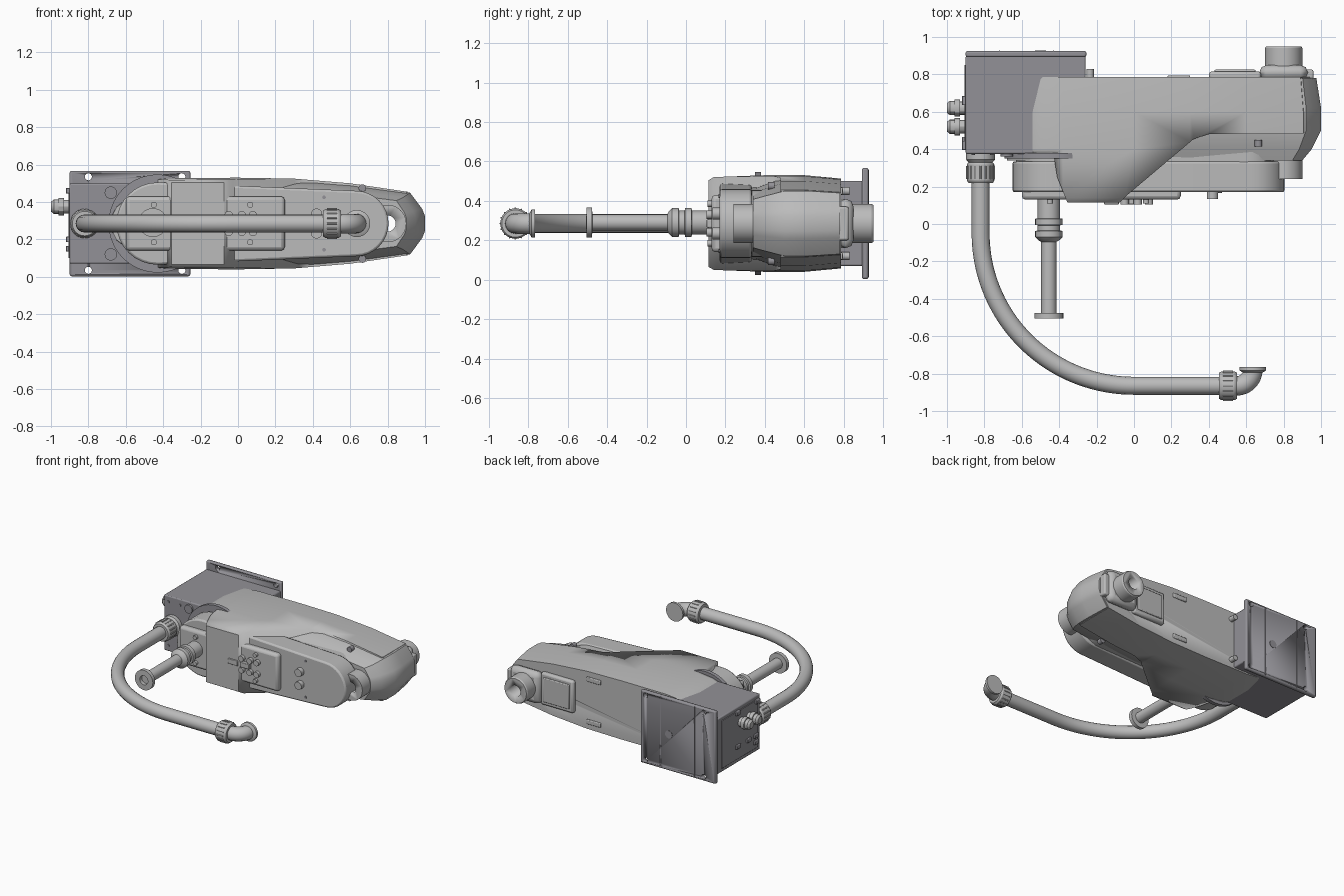
import bpy, bmesh, math
from mathutils import Vector, Matrix

if "Cube" in bpy.data.objects:
    bpy.data.objects.remove(bpy.data.objects["Cube"])

ZC = 0.285   # height of the arm's mid plane


def material(name, rgb):
    m = bpy.data.materials.new(name)
    m.use_nodes = True
    m.diffuse_color = (*rgb, 1)
    m.node_tree.nodes["Principled BSDF"].inputs["Base Color"].default_value = (*rgb, 1)
    return m


LIGHT = material("light grey", (0.5, 0.5, 0.5))
DARK = material("dark grey", (0.29, 0.285, 0.31))


def finish(name, bm, mat, bevel=0, angle=30):
    bmesh.ops.recalc_face_normals(bm, faces=bm.faces)
    me = bpy.data.meshes.new(name)
    bm.to_mesh(me)
    bm.free()
    ob = bpy.data.objects.new(name, me)
    bpy.context.collection.objects.link(ob)
    me.materials.append(mat)
    bpy.ops.object.select_all(action='DESELECT')
    ob.select_set(True)
    bpy.context.view_layer.objects.active = ob
    bpy.ops.object.shade_smooth_by_angle(angle=math.radians(angle))
    if bevel:
        b = ob.modifiers.new("bevel", 'BEVEL')
        b.width, b.segments, b.limit_method = bevel, 2, 'ANGLE'
    return ob


def loft(name, loops, mat, bevel=0):
    """Closed solid through matching loops of points."""
    bm = bmesh.new()
    rings = [[bm.verts.new(p) for p in loop] for loop in loops]
    n = len(rings[0])
    for a, b in zip(rings, rings[1:]):
        for i in range(n):
            bm.faces.new((a[i], a[(i + 1) % n], b[(i + 1) % n], b[i]))
    bm.faces.new(rings[0])
    bm.faces.new(rings[-1])
    return finish(name, bm, mat, bevel)


def box(name, lo, hi, mat, bevel=0):
    lo, hi = Vector(lo), Vector(hi)
    bm = bmesh.new()
    bmesh.ops.create_cube(bm, size=1)
    bmesh.ops.scale(bm, vec=hi - lo, verts=bm.verts)
    bmesh.ops.translate(bm, vec=(lo + hi) / 2, verts=bm.verts)
    return finish(name, bm, mat, bevel)


def turned(name, start, axis, profile, mat, seg=32):
    """Round part along an axis; profile lists (distance, radius)."""
    rot = Vector((0, 0, 1)).rotation_difference(Vector(axis)).to_matrix()
    loops = [[Vector(start) + rot @ Vector((r * math.cos(2 * math.pi * i / seg),
              r * math.sin(2 * math.pi * i / seg), d)) for i in range(seg)]
             for d, r in profile]
    return loft(name, loops, mat)


def rod(name, start, axis, length, r, mat, seg=24):
    return turned(name, start, axis, [(0, r), (length, r)], mat, seg)


def boolean(ob, cutter, operation):
    m = ob.modifiers.new("cut", 'BOOLEAN')
    m.operation, m.object, m.solver = operation, cutter, 'EXACT'
    dg = bpy.context.evaluated_depsgraph_get()
    me = bpy.data.meshes.new_from_object(ob.evaluated_get(dg))
    ob.modifiers.clear()
    ob.data = me


def drop(ob):
    bpy.data.objects.remove(ob)


def tube(name, points, r, mat):
    cu = bpy.data.curves.new(name, 'CURVE')
    cu.dimensions, cu.bevel_depth, cu.bevel_resolution = '3D', r, 6
    cu.use_fill_caps = True
    sp = cu.splines.new('POLY')
    sp.points.add(len(points) - 1)
    for p, co in zip(sp.points, points):
        p.co = (*co, 1)
    sp.use_smooth = True
    ob = bpy.data.objects.new(name, cu)
    bpy.context.collection.objects.link(ob)
    cu.materials.append(mat)


def bend(c, rx, ry, a0, a1, z, n=24):
    """Elliptic arc in a level plane."""
    ang = [math.radians(a0 + (a1 - a0) * i / n) for i in range(n + 1)]
    return [(c[0] + rx * math.cos(a), c[1] + ry * math.sin(a), z) for a in ang]


# Arm outline seen from the front, mirrored about the mid plane
HALF = [(-0.68, 0.04), (-0.65, 0.12), (-0.57, 0.205), (-0.5, 0.23), (-0.38, 0.243),
        (0.0, 0.245), (0.3, 0.24), (0.6, 0.215), (0.92, 0.17), (0.985, 0.08), (1.0, 0.04)]


def outline(y, sz, x_end, grow=0):
    pts = [(x if x < 0.7 else 0.7 + (x - 0.7) * (x_end - 0.7) / 0.3, h * sz + grow) for x, h in HALF]
    return ([(x, y, ZC + h) for x, h in pts] +
            [(x, y, ZC - h) for x, h in reversed(pts)])


# Lower arm shell with its tapered underside
shell = loft("arm_shell", [outline(0.34, 0.72, 0.9), outline(0.4, 0.82, 0.95),
             outline(0.5, 0.97, 1.0), outline(0.62, 0.97, 1.0), outline(0.78, 0.91, 0.975)], LIGHT)

# Raised arm cover, trimmed to its stepped side profile
cover = loft("arm_cover", [outline(0.115, 0.9, 0.97), outline(0.14, 0.96, 0.97), outline(0.4, 1, 0.98),
             outline(0.6, 1, 0.98), outline(0.785, 0.93, 0.96)], LIGHT)
SIDE = [(-0.7, 0.8), (-0.7, 0.39), (-0.43, 0.37), (-0.41, 0.25), (-0.35, 0.1), (-0.09, 0.1), (-0.03, 0.16),
        (0.32, 0.455), (0.4, 0.48), (0.9, 0.48), (0.94, 0.52), (0.965, 0.8)]
trim = loft("trim", [[(x, y, z) for x, y in SIDE] for z in (-0.2, 0.8)], LIGHT)
boolean(cover, trim, 'INTERSECT')
drop(trim)


# Front slab with two round ends
def slab(name, y0, y1, xa, ra, xb, rb, bevel):
    pts = []
    for cx, r, a0 in ((xa, ra, 90), (xb, rb, -90)):
        for i in range(17):
            a = math.radians(a0 + 180 * i / 16)
            pts.append((cx + r * math.cos(a), ZC + r * math.sin(a)))
    return loft(name, [[(x, y, z) for x, z in pts] for y in (y0, y1)], LIGHT, bevel)


slab("front_slab", 0.17, 0.335, -0.43, 0.22, 0.63, 0.175, 0.012)
slab("front_slab_base", 0.33, 0.4, -0.43, 0.2, 0.6, 0.17, 0)
box("front_panel", (-0.6, 0.13, 0.14), (0.25, 0.2, 0.43), LIGHT, 0.02)

# Hollow spindle through the arm end
back_flange = box("back_flange", (0.67, 0.77, 0.16), (0.93, 0.85, 0.41), LIGHT, 0.04)
spindle = turned("spindle", (0.8, 0.24, ZC), (0, 1, 0), [(0, 0.1), (0.7, 0.1), (0.71, 0.094)], LIGHT, 40)
bore = rod("bore", (0.8, 0.1, ZC), (0, 1, 0), 1, 0.043, LIGHT)
for ob in (spindle, back_flange, shell, cover):
    boolean(ob, bore, 'DIFFERENCE')
drop(bore)

# Covers and pads on the arm's back
box("back_panel", (0.4, 0.77, 0.16), (0.68, 0.815, 0.41), LIGHT, 0.015)
box("back_panel_lid", (0.43, 0.81, 0.19), (0.65, 0.825, 0.38), LIGHT, 0.006)
box("back_end_pad", (0.9, 0.77, 0.2), (0.96, 0.825, 0.37), LIGHT, 0.01)
for s in (-1, 1):
    z = ZC + s * 0.165
    box("back_grip", (0.18, 0.78, z - 0.018), (0.3, 0.795, z + 0.018), LIGHT, 0.006)
    rod("back_stop", (-0.235, 0.78, z), (0, 1, 0), 0.05, 0.02, LIGHT)
    rod("cover_bolt", (0.665, 0.45, ZC + s * 0.19), (0, -1, 0), 0.035, 0.02, DARK)

# Base box, mounting plate with holes, and joint ring
base = box("base_box", (-0.9, 0.375, 0.07), (-0.26, 0.9, 0.5), DARK, 0.008)
plate = box("mounting_plate", (-0.9, 0.892, 0.003), (-0.255, 0.925, 0.567), DARK, 0.01)
for x in (-0.8, -0.3):
    for z in (0.035, 0.535):
        hole = rod("hole", (x, 0.8, z), (0, 1, 0), 0.2, 0.019, DARK, 16)
        boolean(plate, hole, 'DIFFERENCE')
        drop(hole)
for x in (-0.72, -0.43):
    box("plate_rib", (x - 0.003, 0.924, 0.01), (x + 0.003, 0.928, 0.56), DARK)
rod("joint_ring", (-0.43, 0.35, ZC), (0, 1, 0), 0.03, 0.262, DARK, 64)
rod("plate_centre", (-0.5, 0.924, ZC), (0, 1, 0), 0.004, 0.03, DARK)
for s in (-1, 1):
    rod("base_plug", (-0.68, 0.38, ZC + s * 0.165), (0, -1, 0), 0.02, 0.033, DARK)
    for x in (-0.86, -0.76):
        rod("base_screw", (x, 0.38, ZC + s * 0.17), (0, -1, 0), 0.012, 0.01, DARK, 12)

# Cable glands and sockets on the base's outer side
for y in (0.52, 0.62):
    turned("cable_gland", (-0.9, y, 0.375), (-1, 0, 0), [(0, 0.036), (0.03, 0.036), (0.031, 0.046), (0.06, 0.046),
           (0.061, 0.038), (0.085, 0.038), (0.1, 0.026)], LIGHT, 12)
for y, z in ((0.44, 0.2), (0.53, 0.2), (0.44, 0.15), (0.66, 0.2), (0.66, 0.46), (0.42, 0.46)):
    box("side_socket", (-0.92, y - 0.025, z - 0.015), (-0.89, y + 0.025, z + 0.015), DARK, 0.004)
box("side_panel", (-0.906, 0.41, 0.1), (-0.89, 0.85, 0.47), DARK, 0.002)

# Long hose with ribbed nuts and a flanged elbow
tube("hose", [(-0.82, 0.4, ZC), (-0.82, -0.05, ZC)] + bend((0, -0.05), 0.82, 0.815, 180, 270, ZC, 40)
     + [(0.5, -0.865, ZC)], 0.048, LIGHT)
tube("hose_elbow", [(0.48, -0.865, ZC)] + bend((0.55, -0.78), 0.085, 0.085, 270, 360, ZC, 12)
     + [(0.635, -0.77, ZC)], 0.052, LIGHT)
turned("elbow_flange", (0.635, -0.795, ZC), (0, 1, 0), [(0, 0.05), (0.012, 0.072), (0.03, 0.072)], LIGHT)


def nut(start, axis, length, r):
    turned("hose_nut", start, axis, [(0, r * 0.9), (0.012, r), (length - 0.012, r), (length, r * 0.9)], LIGHT)
    a = Vector(axis)
    side = a.cross(Vector((0, 0, 1)))
    for i in range(16):
        d = Matrix.Rotation(i * math.pi / 8, 3, a) @ side
        rod("nut_rib", Vector(start) + a * 0.02 + d * r, a, length - 0.04, 0.005, LIGHT, 6)


nut((-0.82, 0.22, ZC), (0, 1, 0), 0.11, 0.073)
turned("hose_socket", (-0.82, 0.325, ZC), (0, 1, 0), [(0, 0.06), (0.02, 0.078), (0.06, 0.078)], LIGHT)
nut((0.455, -0.865, ZC), (1, 0, 0), 0.095, 0.077)

# Short pipe with collars and an end flange
turned("short_pipe", (-0.455, 0.18, ZC + 0.005), (0, -1, 0),
       [(0, 0.06), (0.15, 0.06), (0.152, 0.073), (0.185, 0.073), (0.187, 0.06), (0.215, 0.06), (0.217, 0.073),
        (0.25, 0.073), (0.27, 0.052), (0.275, 0.041), (0.655, 0.041), (0.656, 0.077), (0.685, 0.077),
        (0.686, 0.035), (0.66, 0.035)], LIGHT)

# Screws and sockets on the front
for s in (-1, 1):
    for x in (-0.45, 0.065):
        rod("panel_bolt", (x, 0.14, ZC + s * 0.1), (0, -1, 0), 0.03, 0.016, LIGHT, 16)
    for x in (-0.05, 0.02, 0.08):
        rod("panel_plug", (x, 0.14, ZC + s * 0.045), (0, -1, 0), 0.035, 0.022, LIGHT, 16)
    rod("slab_knob", (0.42, 0.18, ZC + s * 0.05), (0, -1, 0), 0.045, 0.03, LIGHT)
    rod("slab_screw", (0.46, 0.18, ZC + s * 0.14), (0, -1, 0), 0.015, 0.01, DARK, 12)
for x in (-0.12, -0.02):
    box("panel_socket", (x - 0.04, 0.105, ZC - 0.02), (x + 0.04, 0.14, ZC + 0.02), LIGHT, 0.004)
